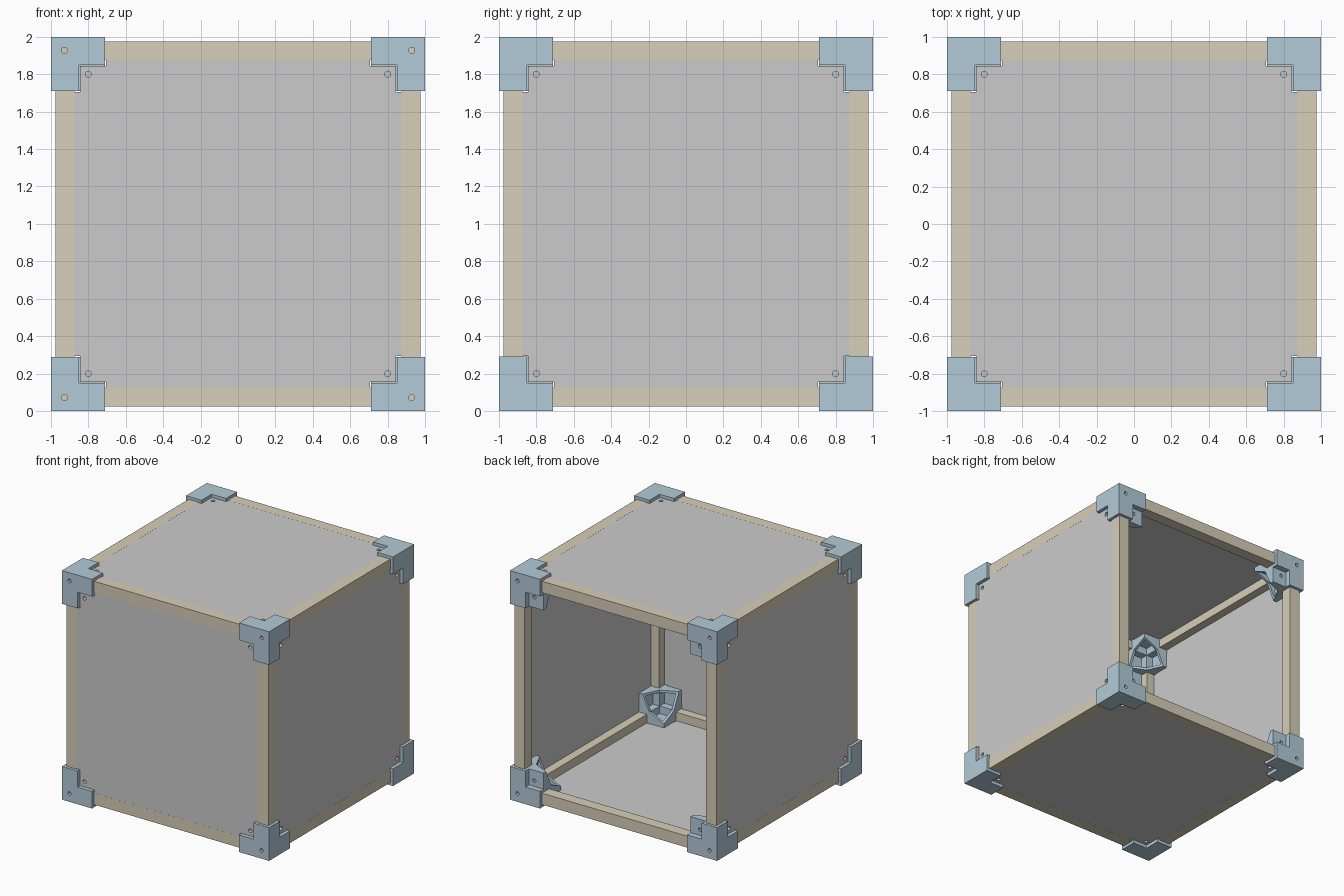
import bpy, bmesh
from math import pi
from mathutils import Matrix, Vector

if "Cube" in bpy.data.objects:
    bpy.data.objects.remove(bpy.data.objects["Cube"])

COL = bpy.context.collection


def material(name, rgb):
    m = bpy.data.materials.new(name)
    m.diffuse_color = (*rgb, 1)
    m.use_nodes = True
    m.node_tree.nodes["Principled BSDF"].inputs["Base Color"].default_value = m.diffuse_color
    return m


BLUE = material("bracket_blue", (0.45, 0.60, 0.69))
WOOD = material("rail_wood", (0.68, 0.62, 0.48))


def to_object(name, bm, mat=None):
    bmesh.ops.recalc_face_normals(bm, faces=bm.faces)
    me = bpy.data.meshes.new(name)
    bm.to_mesh(me)
    bm.free()
    if mat:
        me.materials.append(mat)
    ob = bpy.data.objects.new(name, me)
    COL.objects.link(ob)
    return ob


def box(name, lo, hi, mat=None):
    lo, hi = Vector(lo), Vector(hi)
    bm = bmesh.new()
    bmesh.ops.create_cube(bm, size=1, matrix=Matrix.Translation((lo + hi) / 2)
                          @ Matrix.Diagonal((*(hi - lo), 1)))
    return to_object(name, bm, mat)


def prism(name, pts, vec, mat=None):
    bm = bmesh.new()
    face = bm.faces.new([bm.verts.new(p) for p in pts])
    ext = bmesh.ops.extrude_face_region(bm, geom=[face])
    bmesh.ops.translate(bm, vec=vec, verts=[v for v in ext["geom"] if isinstance(v, bmesh.types.BMVert)])
    return to_object(name, bm, mat)


def pin(center, axis, depth, r=0.016):
    # round drill, used only as a cutter
    rot = Vector((0, 0, 1)).rotation_difference(Vector(axis)).to_matrix().to_4x4()
    bm = bmesh.new()
    bmesh.ops.create_cone(bm, cap_ends=True, segments=20, radius1=r, radius2=r, depth=depth,
                          matrix=Matrix.Translation(center) @ rot)
    return to_object("drill", bm)


def combine(ob, others, op):
    for o in others:
        mod = ob.modifiers.new("bool", "BOOLEAN")
        mod.object, mod.operation, mod.solver = o, op, "EXACT"
    dg = bpy.context.evaluated_depsgraph_get()
    me = bpy.data.meshes.new_from_object(ob.evaluated_get(dg))
    ob.modifiers.clear()
    ob.data = me
    for o in others:
        bpy.data.objects.remove(o)


def cyc(p, k):
    # cycle coordinates so one shape serves all three axes
    return tuple(p[(i - k) % 3] for i in range(3))


# Corner bracket, with its outer corner at the origin and arms along +x +y +z
W, L, T = 0.15, 0.29, 0.025
bracket = box("bracket", (0, 0, 0), (L, W, W), BLUE)
adds, cuts = [], []
for k in range(3):
    if k:
        adds.append(box("arm", (0, 0, 0), cyc((L, W, W), k), BLUE))
    # screw tab lying behind each panel, stiffened by two triangular fins
    adds.append(box("tab", cyc((0.14, 0.14, 0.05), k), cyc((L, L, 0.085), k), BLUE))
    adds.append(prism("fin", [cyc(p, k) for p in ((L - 0.022, 0.14, 0.07), (L - 0.022, L, 0.07),
                      (L - 0.022, L, 0.085), (L - 0.022, W, W), (L - 0.022, 0.14, W))],
                      cyc((0.022, 0, 0), k), BLUE))
    adds.append(prism("fin", [cyc(p, k) for p in ((0.14, L - 0.022, 0.07), (L, L - 0.022, 0.07),
                      (L, L - 0.022, 0.085), (W, L - 0.022, W), (0.14, L - 0.022, W))],
                      cyc((0, 0.022, 0), k), BLUE))
    # square sockets for the rails, blind screw holes in the tabs
    cuts.append(box("socket", (T, T, T), cyc((0.4, 0.125, 0.125), k)))
    cuts.append(pin(cyc((0.2, 0.2, 0.05), k), cyc((0, 0, 1), k), 0.04))
cuts.append(pin((0.072, 0, 0.072), (0, 1, 0), 0.1))
combine(bracket, adds, "UNION")
combine(bracket, cuts, "DIFFERENCE")

# Eight mirrored brackets
for sx, nx in ((-1, "left"), (1, "right")):
    for sy, ny in ((-1, "front"), (1, "back")):
        for sz, nz in ((-1, "bottom"), (1, "top")):
            me = bracket.data.copy()
            me.transform(Matrix.Translation((sx, sy, 1 + sz)) @ Matrix.Diagonal((-sx, -sy, -sz, 1)))
            if sx * sy * sz > 0:
                me.flip_normals()
            COL.objects.link(bpy.data.objects.new(f"bracket_{nz}_{ny}_{nx}", me))
bpy.data.objects.remove(bracket)

# Twelve square rails; the ones along y run through to the bracket end plates
for k, (axis, half) in enumerate((("x", 0.875), ("y", 0.975), ("z", 0.875))):
    for a in (-0.925, 0.925):
        for b in (-0.925, 0.925):
            lo = Vector(cyc((-half, a - 0.05, b - 0.05), k))
            hi = Vector(cyc((half, a + 0.05, b + 0.05), k))
            up = Vector((0, 0, 1))
            box(f"rail_{axis}", lo + up, hi + up, WOOD)

# Panel with stepped corners around the brackets and four screw holes
step = [(0.875, 0.705), (0.845, 0.705), (0.845, 0.845), (0.705, 0.845), (0.705, 0.875)]
outline = []
for sx, sy in ((1, 1), (-1, 1), (-1, -1), (1, -1)):
    run = step if sx * sy > 0 else step[::-1]
    outline += [(sx * x, sy * y, 0.95) for x, y in run]
panel = prism("panel_top", outline, (0, 0, 0.0245))
combine(panel, [pin((x, y, 0.96), (0, 0, 1), 0.1) for x in (-0.8, 0.8) for y in (-0.8, 0.8)], "DIFFERENCE")

# Five panels, leaving the back open
for name, axis, ang in (("bottom", "X", pi), ("front", "X", pi / 2),
                        ("right", "Y", pi / 2), ("left", "Y", -pi / 2), ("top", "X", 0)):
    ob = panel if name == "top" else bpy.data.objects.new(f"panel_{name}", panel.data)
    if name != "top":
        COL.objects.link(ob)
    ob.matrix_world = Matrix.Translation((0, 0, 1)) @ Matrix.Rotation(ang, 4, axis)
